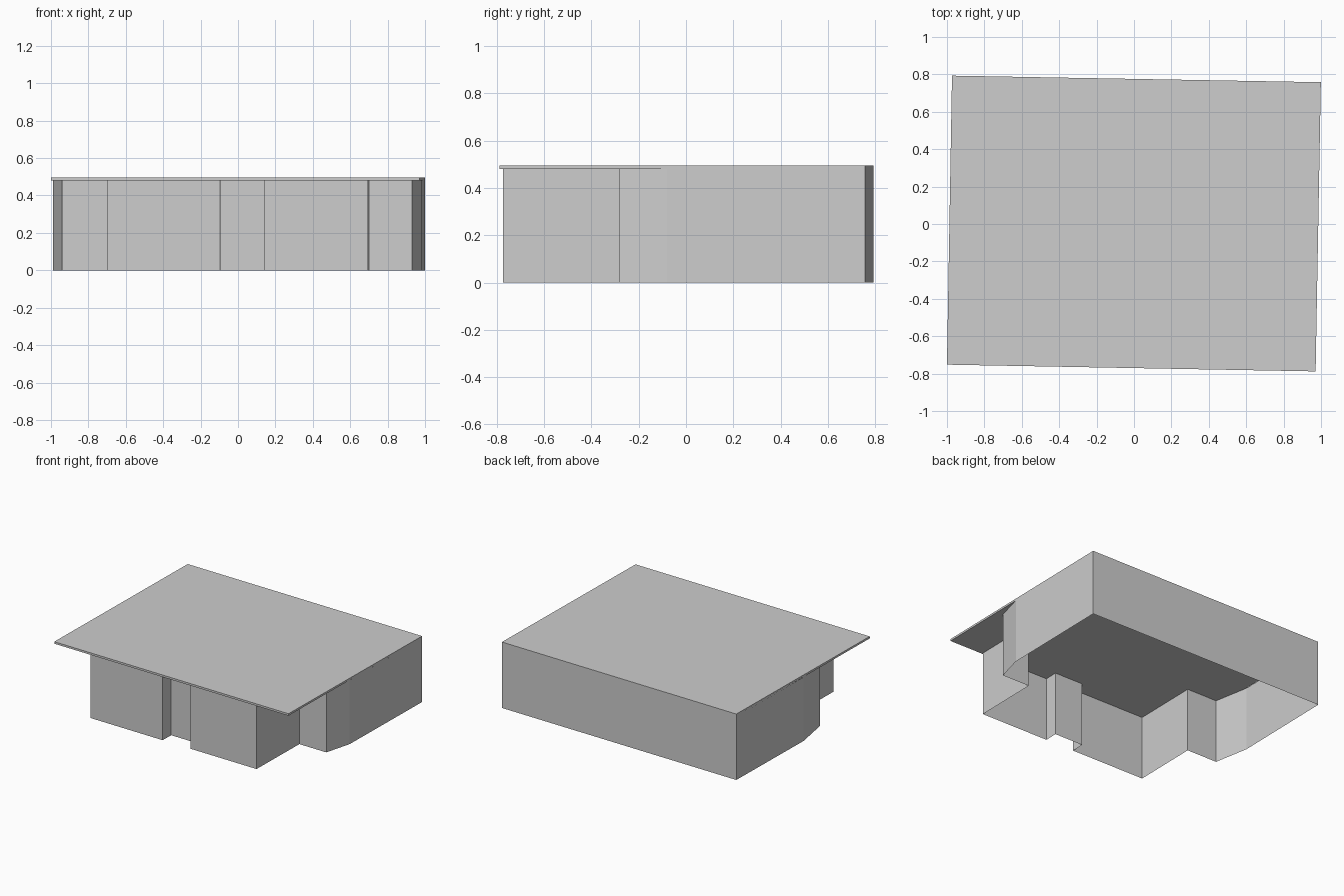
import bpy
import bmesh

cube = bpy.data.objects.get("Cube")
if cube:
    bpy.data.objects.remove(cube, do_unlink=True)

WALL_TOP, ROOF_TOP = 0.48, 0.495

# One plain grey for the whole building
grey = bpy.data.materials.new("light_grey")
grey.use_nodes = True
grey.diffuse_color = (0.61, 0.61, 0.61, 1)
grey.node_tree.nodes["Principled BSDF"].inputs["Base Color"].default_value = (0.61, 0.61, 0.61, 1)


def extrude_outline(name, outline, bottom, top, capped):
    """Raise a counter-clockwise outline into a prism, or an open ring of walls."""
    bm = bmesh.new()
    low = [bm.verts.new((x, y, bottom)) for x, y in outline]
    high = [bm.verts.new((x, y, top)) for x, y in outline]
    count = len(outline)
    for i in range(count):
        j = (i + 1) % count
        bm.faces.new((low[i], low[j], high[j], high[i]))
    if capped:
        bm.faces.new(high)
        bm.faces.new(low[::-1])
    mesh = bpy.data.meshes.new(name)
    bm.to_mesh(mesh)
    bm.free()
    mesh.materials.append(grey)
    obj = bpy.data.objects.new(name, mesh)
    bpy.context.collection.objects.link(obj)
    return obj


back_left, back_right = (-0.973, 0.793), (0.999, 0.758)

# Walls: front with a recessed entrance, set-back side bays, straight back
footprint = [
    (-0.70, -0.748), (-0.095, -0.759), (-0.093, -0.66),
    (0.141, -0.664), (0.139, -0.763), (0.695, -0.773),
    (0.704, -0.277), (0.93, -0.281), (0.984, -0.08),
    back_right, back_left,
    (-0.988, 0.015), (-0.94, -0.25), (-0.691, -0.254),
]
extrude_outline("walls", footprint, 0, WALL_TOP, False)

# Flat roof slab, flush at the back and overhanging the front
roof = [(-1.0, -0.752), (0.971, -0.788), back_right, back_left]
extrude_outline("roof_slab", roof, WALL_TOP, ROOF_TOP, True)
